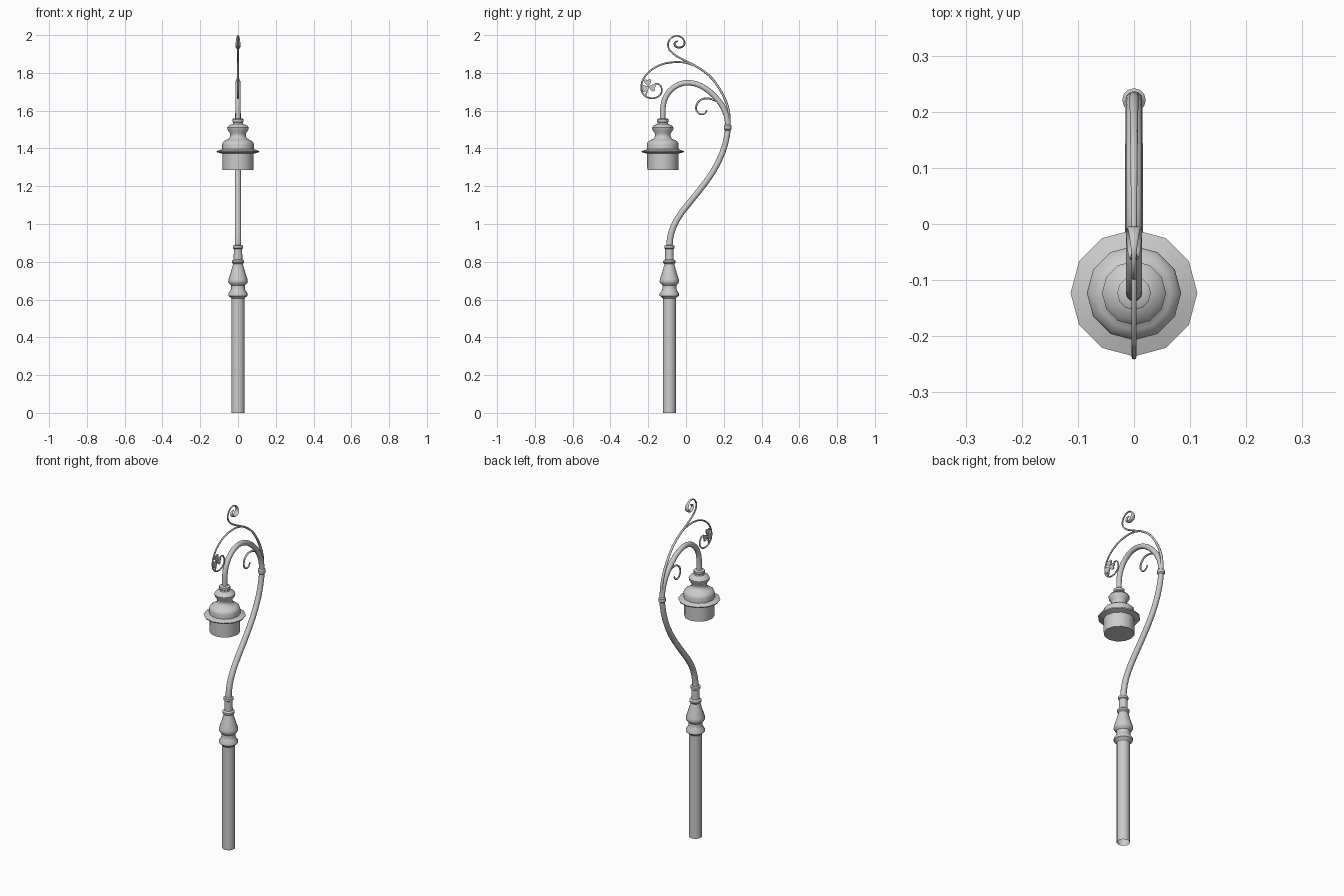
import bpy, bmesh, math
from mathutils import Vector


def finish(name, bm, angle=40):
    bmesh.ops.recalc_face_normals(bm, faces=bm.faces)
    me = bpy.data.meshes.new(name)
    bm.to_mesh(me)
    bm.free()
    ob = bpy.data.objects.new(name, me)
    bpy.context.collection.objects.link(ob)
    bpy.ops.object.select_all(action='DESELECT')
    ob.select_set(True)
    bpy.context.view_layer.objects.active = ob
    bpy.ops.object.shade_smooth_by_angle(angle=math.radians(angle))
    return ob


def skin(bm, rings, cap_start, cap_end):
    n = len(rings[0])
    for a, b in zip(rings, rings[1:]):
        for i in range(n):
            j = (i + 1) % n
            bm.faces.new((a[i], a[j], b[j], b[i]))
    if cap_start:
        bm.faces.new(rings[0])
    if cap_end:
        bm.faces.new(rings[-1])


def lathe(name, y, profile, sides=12, cap_start=True, cap_end=True):
    """Revolve (radius, z) pairs about a vertical axis at x=0, y."""
    bm = bmesh.new()
    rings = []
    for r, z in profile:
        rings.append([bm.verts.new((r * math.cos(2 * math.pi * i / sides),
                                    y + r * math.sin(2 * math.pi * i / sides), z))
                      for i in range(sides)])
    skin(bm, rings, cap_start, cap_end)
    return finish(name, bm)


def spline(pts, steps):
    """Catmull-Rom through the points."""
    p = [Vector(q) for q in pts]
    p = [2 * p[0] - p[1]] + p + [2 * p[-1] - p[-2]]
    out = []
    for a, b, c, d in zip(p, p[1:], p[2:], p[3:]):
        for s in range(steps):
            t = s / steps
            out.append(0.5 * (2 * b + (c - a) * t + (2 * a - 5 * b + 4 * c - d) * t * t
                              + (3 * b - a - 3 * c + d) * t ** 3))
    out.append(p[-2])
    return out


def sweep(name, pts, widths, sides=8, steps=2):
    """Tube in the x=0 plane; widths = (position 0..1, half width in x, half thickness)."""
    path = spline(pts, steps)
    bm = bmesh.new()
    rings = []
    last = len(path) - 1
    for k, p in enumerate(path):
        t = (path[min(k + 1, last)] - path[max(k - 1, 0)]).normalized()
        u = k / last
        for (u0, a0, b0), (u1, a1, b1) in zip(widths, widths[1:]):
            if u0 <= u <= u1:
                f = (u - u0) / (u1 - u0)
                rx, rn = a0 + (a1 - a0) * f, b0 + (b1 - b0) * f
        ring = []
        for i in range(sides):
            c = 2 * math.pi * i / sides
            s = rn * math.sin(c)
            ring.append(bm.verts.new((rx * math.cos(c), p.x - t.y * s, p.y + t.x * s)))
        rings.append(ring)
    skin(bm, rings, True, True)
    return finish(name, bm, 60)


POST_Y, LAMP_Y = -0.088, -0.123

# Straight lower post, open underneath
lathe("post", POST_Y, [(0.035, 0), (0.035, 0.612)], 16, False, True)

# Turned collar between post and swan neck
lathe("post_collar", POST_Y, [
    (0.035, 0.605), (0.040, 0.612), (0.051, 0.620), (0.051, 0.632), (0.040, 0.648),
    (0.037, 0.660), (0.037, 0.675), (0.046, 0.684), (0.052, 0.694), (0.050, 0.708),
    (0.038, 0.745), (0.026, 0.788), (0.033, 0.795), (0.033, 0.805), (0.023, 0.812),
    (0.022, 0.868), (0.027, 0.872), (0.027, 0.885), (0.017, 0.888)], 16)

# Curved swan-neck pole
sweep("swan_neck", [
    (-0.088, 0.87), (-0.084, 0.925), (-0.065, 0.99), (-0.02, 1.065), (0.065, 1.17),
    (0.14, 1.272), (0.192, 1.375), (0.218, 1.47), (0.221, 1.54), (0.205, 1.60),
    (0.175, 1.65), (0.13, 1.697), (0.08, 1.731), (0.02, 1.748), (-0.04, 1.738),
    (-0.09, 1.70), (-0.116, 1.65), (-0.123, 1.60), (-0.123, 1.545)],
    [(0, 0.017, 0.017), (0.5, 0.0145, 0.0145), (1, 0.0145, 0.0145)], 12)

# Ring on the pole where the scrolls spring
lathe("pole_ring", 0.221, [(0.014, 1.495), (0.021, 1.502), (0.021, 1.520), (0.014, 1.527)], 12)

# Hanging lamp: cap, turned shoulders, brim and drum
lathe("lamp", LAMP_Y, [
    (0.024, 1.558), (0.030, 1.554), (0.030, 1.541), (0.026, 1.537), (0.028, 1.530),
    (0.048, 1.522), (0.057, 1.510), (0.055, 1.498), (0.042, 1.480), (0.041, 1.465),
    (0.048, 1.452), (0.066, 1.444), (0.080, 1.434), (0.084, 1.422), (0.084, 1.396),
    (0.113, 1.386), (0.111, 1.380), (0.083, 1.372), (0.082, 1.287)], 12)

# Top scroll ending in a broad curled leaf
sweep("top_scroll", [
    (0.229, 1.515), (0.226, 1.60), (0.195, 1.685), (0.14, 1.768), (0.075, 1.822),
    (0.0, 1.862), (-0.055, 1.892), (-0.088, 1.923), (-0.095, 1.955), (-0.08, 1.983),
    (-0.052, 1.996), (-0.024, 1.988), (-0.008, 1.965), (-0.014, 1.943), (-0.038, 1.934),
    (-0.058, 1.944), (-0.058, 1.962), (-0.042, 1.968)],
    [(0, 0.009, 0.007), (0.3, 0.005, 0.005), (0.58, 0.004, 0.004), (0.68, 0.010, 0.004),
     (0.76, 0.015, 0.005), (0.84, 0.012, 0.006), (1, 0.003, 0.004)], steps=3)

# Front scroll curling round the clover
sweep("front_scroll", [
    (0.045, 1.838), (0.0, 1.853), (-0.06, 1.857), (-0.135, 1.843), (-0.20, 1.802),
    (-0.233, 1.75), (-0.234, 1.70), (-0.205, 1.671), (-0.165, 1.667), (-0.135, 1.686),
    (-0.128, 1.715), (-0.143, 1.74), (-0.165, 1.742)],
    [(0, 0.005, 0.005), (1, 0.004, 0.004)], steps=3)

# Small inner scroll
sweep("inner_scroll", [
    (0.215, 1.52), (0.208, 1.59), (0.182, 1.635), (0.14, 1.66), (0.095, 1.664),
    (0.063, 1.644), (0.053, 1.61), (0.07, 1.583), (0.097, 1.583), (0.111, 1.603)],
    [(0, 0.007, 0.006), (1, 0.004, 0.004)], steps=3)

# Clover: three flat heart leaves and a stem
CENTRE = Vector((-0.200, 1.728))
HEART = [(0, 0), (0.017, 0.020), (0.019, 0.032), (0.011, 0.040), (0, 0.033),
         (-0.011, 0.040), (-0.019, 0.032), (-0.017, 0.020)]
STEM = [(0.004, 0), (0.004, 0.05), (-0.004, 0.05), (-0.004, 0)]
bm = bmesh.new()
for deg, shape in ((5, HEART), (115, HEART), (-105, HEART), (165, STEM)):
    a = math.radians(deg)
    vs = []
    for u, v in shape:
        vs.append(bm.verts.new((-0.003, CENTRE.x + u * math.cos(a) - v * math.sin(a),
                                CENTRE.y + u * math.sin(a) + v * math.cos(a))))
    face = bm.faces.new(vs)
    ext = bmesh.ops.extrude_face_region(bm, geom=[face], use_keep_orig=True)
    bmesh.ops.translate(bm, vec=(0.006, 0, 0),
                        verts=[g for g in ext["geom"] if isinstance(g, bmesh.types.BMVert)])
finish("clover", bm, 30)
